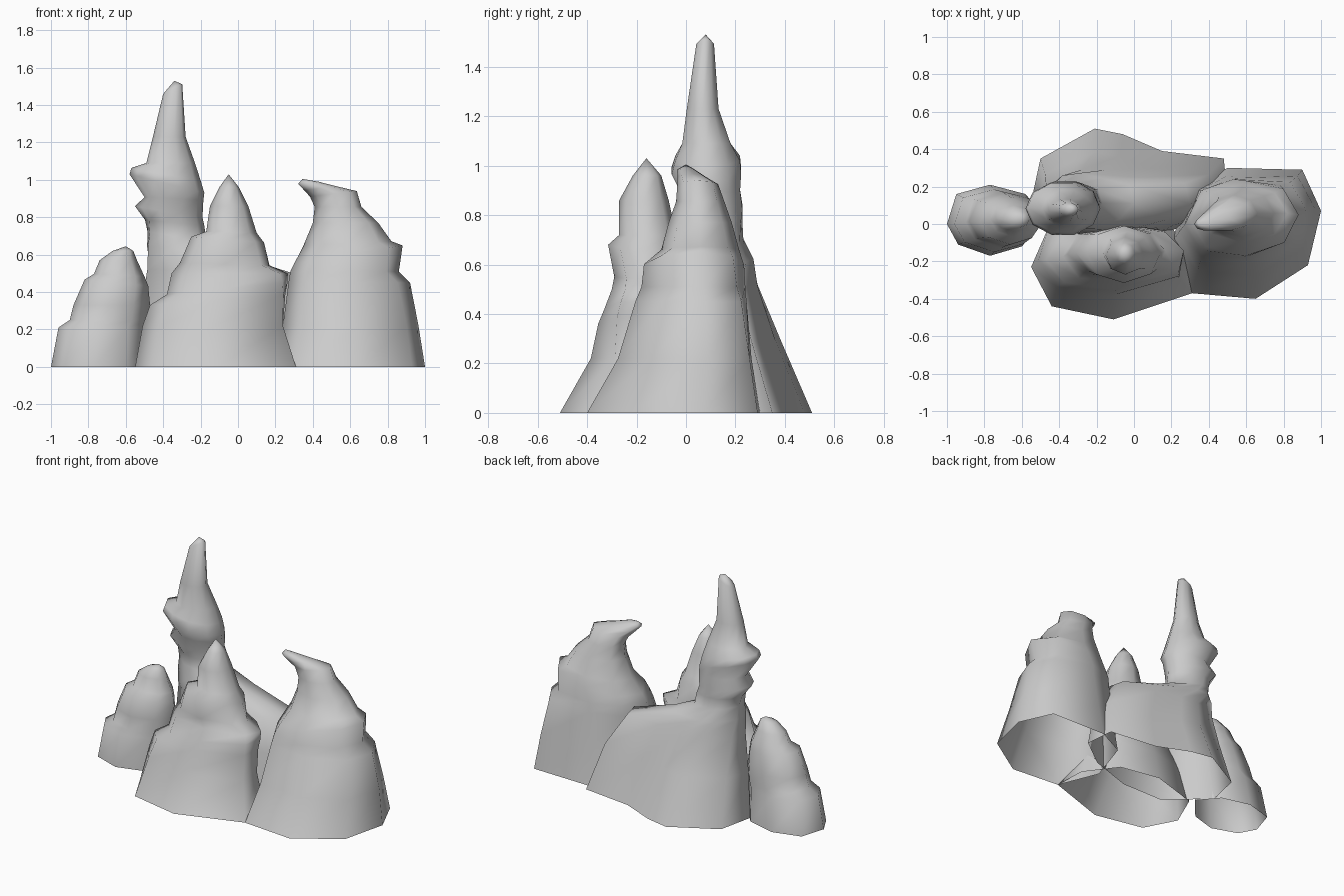
import bpy
import bmesh
import math
from mathutils import Vector

cube = bpy.data.objects.get("Cube")
if cube:
    bpy.data.objects.remove(cube)

stone = bpy.data.materials.new("grey_stone")
stone.use_nodes = True
stone.diffuse_color = (.6, .6, .6, 1)
stone.node_tree.nodes["Principled BSDF"].inputs["Base Color"].default_value = stone.diffuse_color


def ring(z, left, right, front, back, tilt=0):
    """One level of a spire: its height, its extents and its slope along x."""
    centre = Vector(((left + right) / 2, (front + back) / 2))
    half = Vector(((right - left) / 2, (back - front) / 2))
    return z, centre, half, tilt


def unit_outline(outline):
    """Scale an outline to fill the square from -1 to 1."""
    xs, ys = zip(*outline)
    _, centre, half, _ = ring(0, min(xs), max(xs), min(ys), max(ys))
    return [Vector(((x - centre.x) / half.x, (y - centre.y) / half.y)) for x, y in outline]


def spire(name, outline, levels, tip, round_level):
    """Loft a hollow spire whose rings turn from the ground outline to round."""
    bm = bmesh.new()
    sides = len(outline)
    shape = unit_outline(outline)
    circle = [Vector((math.cos(math.tau * i / sides), math.sin(math.tau * i / sides)))
              for i in range(sides)]
    rows = [[bm.verts.new((x, y, 0)) for x, y in outline]]
    for k, (z, centre, half, tilt) in enumerate(levels):
        row = []
        for own, rounded in zip(shape, circle):
            offset = own.lerp(rounded, min(1, k / round_level)) * half
            x, y = centre + offset
            row.append(bm.verts.new((x, y, z + tilt * offset.x)))
        rows.append(row)
    for low, high in zip(rows, rows[1:]):
        for i in range(sides):
            j = (i + 1) % sides
            bm.faces.new((low[i], low[j], high[j], high[i]))
    top = bm.verts.new(tip)
    for i in range(sides):
        bm.faces.new((rows[-1][i], rows[-1][(i + 1) % sides], top))
    mesh = bpy.data.meshes.new(name)
    bm.to_mesh(mesh)
    bm.free()
    mesh.materials.append(stone)
    obj = bpy.data.objects.new(name, mesh)
    bpy.context.collection.objects.link(obj)
    bpy.ops.object.select_all(action="DESELECT")
    obj.select_set(True)
    bpy.context.view_layer.objects.active = obj
    bpy.ops.object.shade_smooth_by_angle(angle=math.radians(85))


# Small stepped spire on the right
spire("small_spire",
      [(-.47, .03), (-.58, .16), (-.77, .21), (-.95, .16),
       (-1, 0), (-.94, -.11), (-.77, -.17), (-.6, -.12)],
      [ring(z=.21, left=-.96, right=-.47, front=-.15, back=.185),
       ring(z=.25, left=-.9, right=-.47, front=-.13, back=.175),
       ring(z=.33, left=-.88, right=-.47, front=-.12, back=.165),
       ring(z=.45, left=-.82, right=-.48, front=-.11, back=.145, tilt=-.1),
       ring(z=.49, left=-.77, right=-.5, front=-.07, back=.13, tilt=-.05),
       ring(z=.57, left=-.74, right=-.54, front=-.04, back=.1),
       ring(z=.62, left=-.67, right=-.56, front=-.02, back=.07)],
      tip=(-.6, .03, .645), round_level=6)

# Tall spire growing out of a broad ridge at the back
spire("tall_spire_and_ridge",
      [(.5, .15), (.48, .35), (.15, .39), (-.06, .48), (-.21, .51),
       (-.5, .35), (-.55, .12), (-.3, -.1), (0, -.1), (.3, 0)],
      [ring(z=.29, left=-.52, right=.42, front=-.07, back=.385),
       ring(z=.51, left=-.5, right=.3, front=-.04, back=.305, tilt=-.03),
       ring(z=.62, left=-.5, right=.0, front=-.03, back=.285, tilt=-.1),
       ring(z=.7, left=-.49, right=-.17, front=.0, back=.24, tilt=-.15),
       ring(z=.77, left=-.5, right=-.18, front=.0, back=.235, tilt=-.1),
       ring(z=.83, left=-.55, right=-.19, front=-.02, back=.235, tilt=-.16),
       ring(z=.9, left=-.5, right=-.185, front=-.03, back=.225, tilt=-.05),
       ring(z=.98, left=-.58, right=-.18, front=-.065, back=.23, tilt=-.25),
       ring(z=1.03, left=-.57, right=-.2, front=-.05, back=.225, tilt=-.18),
       ring(z=1.09, left=-.49, right=-.23, front=-.02, back=.185),
       ring(z=1.23, left=-.455, right=-.28, front=.0, back=.135),
       ring(z=1.485, left=-.4, right=-.298, front=.04, back=.115, tilt=.5)],
      tip=(-.34, .08, 1.53), round_level=5)

# Pointed spire at the front
spire("front_spire",
      [(.3, -.15), (.15, .05), (-.12, .1), (-.45, 0),
       (-.55, -.23), (-.44, -.44), (-.11, -.51), (.31, -.37)],
      [ring(z=.22, left=-.51, right=.24, front=-.385, back=.04),
       ring(z=.36, left=-.47, right=.26, front=-.355, back=.0, tilt=.08),
       ring(z=.42, left=-.38, right=.27, front=-.33, back=.0, tilt=.1),
       ring(z=.5, left=-.355, right=.27, front=-.3, back=-.01),
       ring(z=.55, left=-.31, right=.17, front=-.29, back=-.01, tilt=-.03),
       ring(z=.68, left=-.25, right=.14, front=-.315, back=-.01, tilt=-.08),
       ring(z=.72, left=-.17, right=.1, front=-.27, back=-.04, tilt=-.03),
       ring(z=.86, left=-.15, right=.055, front=-.27, back=-.07),
       ring(z=.96, left=-.1, right=.005, front=-.215, back=-.1)],
      tip=(-.05, -.16, 1.03), round_level=6)

# Hooked spire on the left, its tip curling inward
spire("hooked_spire",
      [(1, .07), (.9, .29), (.5, .3), (.3, .2),
       (.2, -.1), (.31, -.37), (.65, -.4), (.93, -.22)],
      [ring(z=.22, left=.24, right=.965, front=-.275, back=.265),
       ring(z=.45, left=.27, right=.92, front=-.205, back=.245),
       ring(z=.51, left=.28, right=.86, front=-.18, back=.24),
       ring(z=.6, left=.3, right=.88, front=-.17, back=.235, tilt=.17),
       ring(z=.66, left=.35, right=.82, front=-.1, back=.215, tilt=.05),
       ring(z=.77, left=.4, right=.75, front=-.07, back=.185),
       ring(z=.855, left=.41, right=.66, front=-.04, back=.155),
       ring(z=.925, left=.385, right=.635, front=-.035, back=.13, tilt=.12),
       ring(z=.955, left=.355, right=.52, front=-.035, back=.08, tilt=.15),
       ring(z=.985, left=.322, right=.43, front=-.035, back=.035, tilt=.1)],
      tip=(.345, .0, 1.005), round_level=4)
